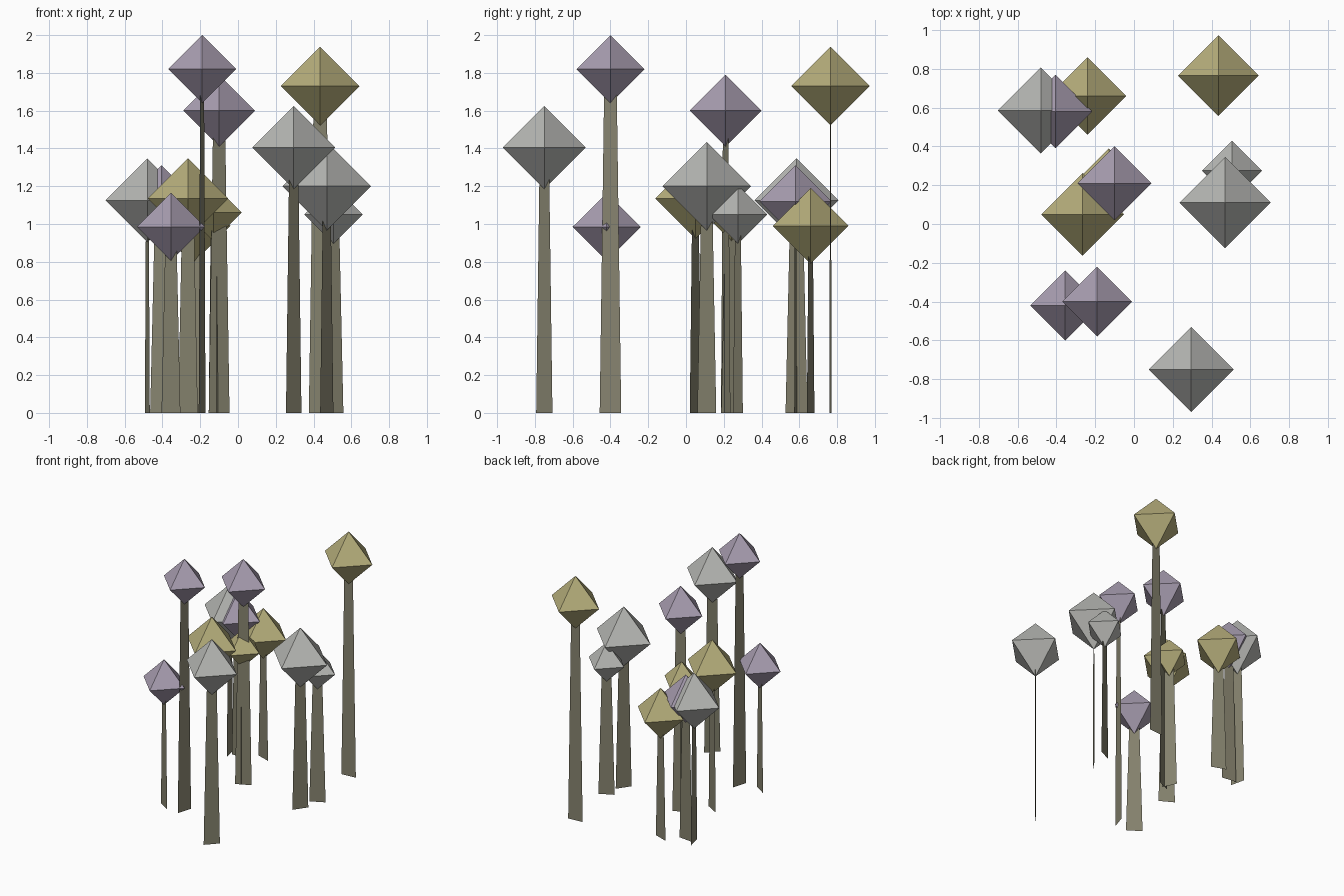
import bpy, bmesh
from mathutils import Vector

cube = bpy.data.objects.get("Cube")
if cube:
    bpy.data.objects.remove(cube)


def make_material(name, rgb):
    colour = [(c / 255) ** 2.2 for c in rgb] + [1]
    mat = bpy.data.materials.new(name)
    mat.use_nodes = True
    mat.diffuse_color = colour
    bsdf = mat.node_tree.nodes["Principled BSDF"]
    bsdf.inputs["Base Color"].default_value = colour
    bsdf.inputs["Roughness"].default_value = 0.9
    return mat


STEM = make_material("stem olive", (134, 131, 111))
HEADS = {
    "yellow": make_material("dusty yellow", (180, 172, 122)),
    "purple": make_material("dusty purple", (168, 157, 176)),
    "grey": make_material("pale grey", (181, 182, 178)),
}


def add_object(name, bm, mat):
    mesh = bpy.data.meshes.new(name)
    bm.to_mesh(mesh)
    bm.free()
    mesh.materials.append(mat)
    bpy.context.collection.objects.link(bpy.data.objects.new(name, mesh))


# Octahedral flower head
def add_head(name, centre, radius, mat):
    bm = bmesh.new()
    for axis in range(3):
        for side in (-radius, radius):
            tip = centre.copy()
            tip[axis] += side
            bm.verts.new(tip)
    bmesh.ops.convex_hull(bm, input=bm.verts)
    bmesh.ops.recalc_face_normals(bm, faces=bm.faces)
    add_object(name, bm, mat)


# Flat tapered blade that runs from the ground into the head
def add_stem(name, centre, span, taper=0.56):
    bm = bmesh.new()
    base = Vector((centre.x, centre.y, 0))
    corners = (base - span, base + span, centre + span * taper, centre - span * taper)
    bm.faces.new([bm.verts.new(c) for c in corners])
    add_object(name, bm, STEM)


# Colour, head centre, head radius, half span of the blade foot
FLOWERS = [
    ("purple", (-.19, -.40, 1.82), .18, (.018, .057)),
    ("purple", (-.10, .21, 1.60), .19, (.055, .025)),
    ("yellow", (.435, .765, 1.73), .208, (.06, .005)),
    ("grey", (.295, -.75, 1.405), .22, (.041, .043)),
    ("grey", (.47, .11, 1.20), .235, (.035, .05)),
    ("grey", (.505, .275, 1.05), .155, (.053, .026)),
    ("grey", (-.48, .585, 1.125), .222, (.013, -.058)),
    ("purple", (-.405, .58, 1.12), .19, (.06, -.007)),
    ("yellow", (-.24, .66, .99), .20, (.056, -.02)),
    ("yellow", (-.265, .05, 1.135), .213, (.052, -.03)),
    ("purple", (-.355, -.42, .985), .18, (.05, -.033)),
    ("yellow", (-.13, .24, 1.06), .15, (.025, -.054)),
]

for number, (colour, centre, radius, span) in enumerate(FLOWERS, 1):
    centre = Vector(centre)
    add_head(f"{colour}_head_{number}", centre, radius, HEADS[colour])
    add_stem(f"stem_{number}", centre, Vector((*span, 0)))
